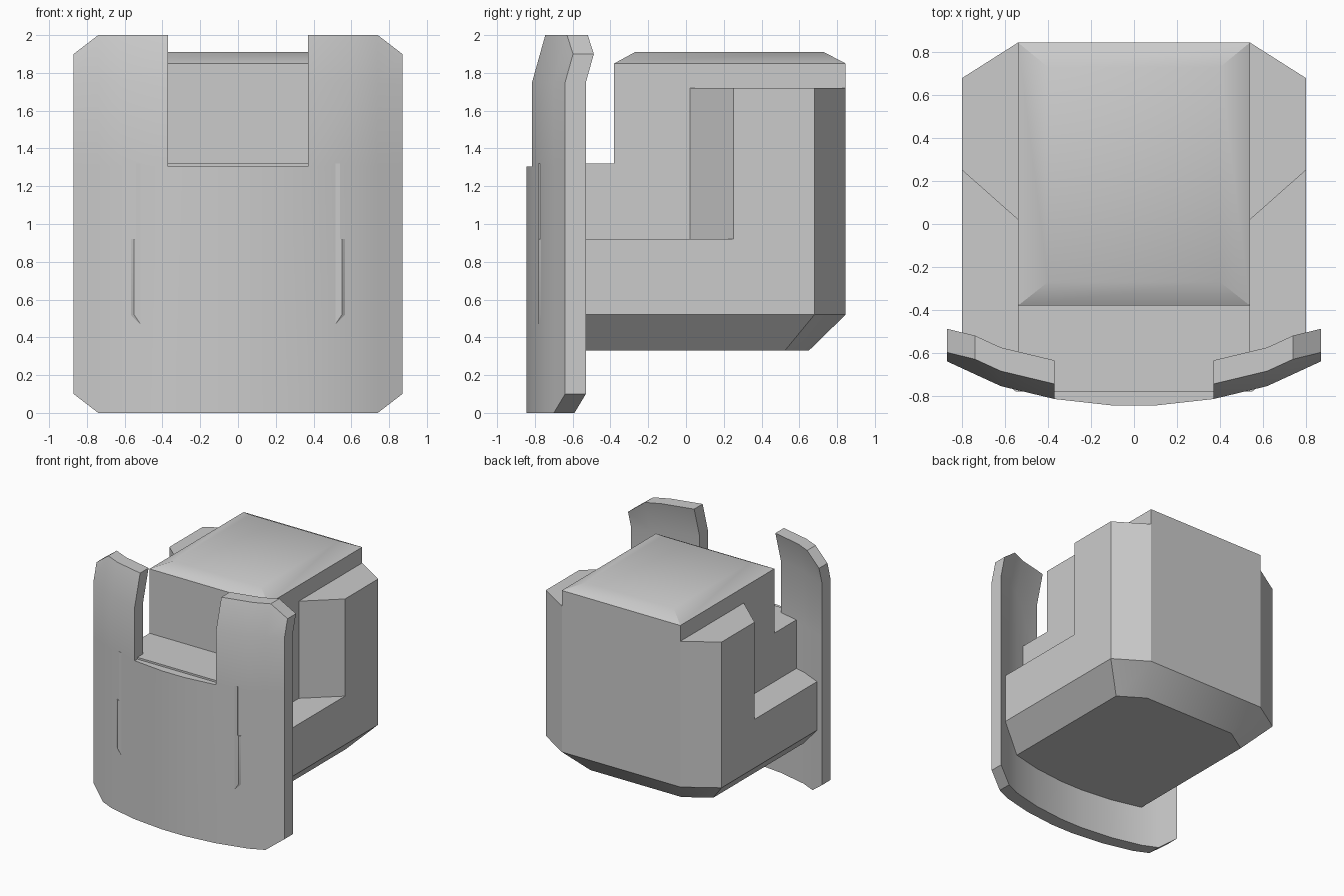
import bpy, bmesh, math

cube = bpy.data.objects.get("Cube")
if cube:
    bpy.data.objects.remove(cube, do_unlink=True)

grey = bpy.data.materials.new("plain_grey")
grey.use_nodes = True
grey.diffuse_color = (0.6, 0.6, 0.6, 1)
grey.node_tree.nodes["Principled BSDF"].inputs["Base Color"].default_value = (0.6, 0.6, 0.6, 1)


def finish(name, bm):
    bmesh.ops.recalc_face_normals(bm, faces=bm.faces)
    mesh = bpy.data.meshes.new(name)
    bm.to_mesh(mesh)
    bm.free()
    mesh.materials.append(grey)
    obj = bpy.data.objects.new(name, mesh)
    bpy.context.collection.objects.link(obj)
    return obj


def select(obj):
    bpy.ops.object.select_all(action='DESELECT')
    obj.select_set(True)
    bpy.context.view_layer.objects.active = obj


def smooth(obj):
    select(obj)
    bpy.ops.object.shade_smooth_by_angle(angle=math.radians(30))


def loft(bm, rings):
    """Skin a stack of rings, each a (points, height) pair, and cap the ends."""
    loops = [[bm.verts.new((x, y, z)) for x, y in pts] for pts, z in rings]
    for a, b in zip(loops, loops[1:]):
        for i in range(len(a)):
            j = (i + 1) % len(a)
            bm.faces.new((a[i], a[j], b[j], b[i]))
    bm.faces.new(loops[0])
    bm.faces.new(loops[-1])


def mirrored(half):
    return half + [(-x, y) for x, y in reversed(half)]


def rect(x0, x1, y0, y1):
    return [(x0, y0), (x1, y0), (x1, y1), (x0, y1)]


def carve(body, outlines, z0, z1):
    """Cut vertical prisms out of the body."""
    bm = bmesh.new()
    for pts in outlines:
        loft(bm, [(pts, z0), (pts, z1)])
    cutter = finish("cutter", bm)
    cutter.hide_render = True
    mod = body.modifiers.new("carve", 'BOOLEAN')
    mod.operation = 'DIFFERENCE'
    mod.solver = 'EXACT'
    mod.object = cutter
    select(body)
    bpy.ops.object.modifier_apply(modifier=mod.name)
    bpy.data.objects.remove(cutter, do_unlink=True)


def both_sides(pts):
    return [pts, [(-x, y) for x, y in pts]]


# Main body: eight-sided block with a tapered underside
outline = mirrored([(0.55, -0.78), (0.8, -0.6), (0.8, 0.68), (0.54, 0.845)])
base = [(x * 0.77, y * 0.77 if y > 0 else max(y - 0.06, -0.78)) for x, y in outline]
bm = bmesh.new()
loft(bm, [(base, 0.33), (outline, 0.52), (outline, 1.85)])
body = finish("main_body", bm)

# Side recesses, rear shoulders and front ledge
carve(body, both_sides([(0.54, 0.02), (0.95, 0.383), (0.95, -1), (0.54, -1)]), 0.92, 2.2)
carve(body, both_sides(rect(0.54, 0.95, -1, 1)), 1.72, 2.2)
carve(body, [rect(-1, 1, -1, -0.38)], 1.32, 2.2)
smooth(body)

# Bevelled roof
bm = bmesh.new()
loft(bm, [(rect(-0.54, 0.54, -0.38, 0.845), 1.85), (rect(-0.4, 0.4, -0.27, 0.73), 1.91)])
smooth(finish("roof", bm))

# Curved front shield: notched sheet, leaning back at the top, then thickened
half = [(0.1, -0.845), (0.37, -0.815), (0.62, -0.755), (0.74, -0.7), (0.87, -0.64)]
curve = [(-x, y) for x, y in reversed(half)] + half
bm = bmesh.new()
columns = []
for x, y in curve:
    clip = 0.1 if abs(x) > 0.8 else 0
    heights = (clip, 1.305, 1.75, 2 - clip)
    columns.append([bm.verts.new((x, y + max(0, z - 1.75) * 0.28, z)) for z in heights])
for a, b in zip(columns, columns[1:]):
    in_notch = abs(a[0].co.x + b[0].co.x) < 0.6
    for k in range(1 if in_notch else 3):
        bm.faces.new((a[k], b[k], b[k + 1], a[k + 1]))
bmesh.ops.delete(bm, geom=[v for v in bm.verts if not v.link_faces], context='VERTS')
sheet = bm.faces[:]
back = bmesh.ops.extrude_face_region(bm, geom=sheet, use_keep_orig=True)
bmesh.ops.translate(bm, vec=(0, 0.11, 0),
                    verts=[g for g in back["geom"] if isinstance(g, bmesh.types.BMVert)])
smooth(finish("front_shield", bm))
